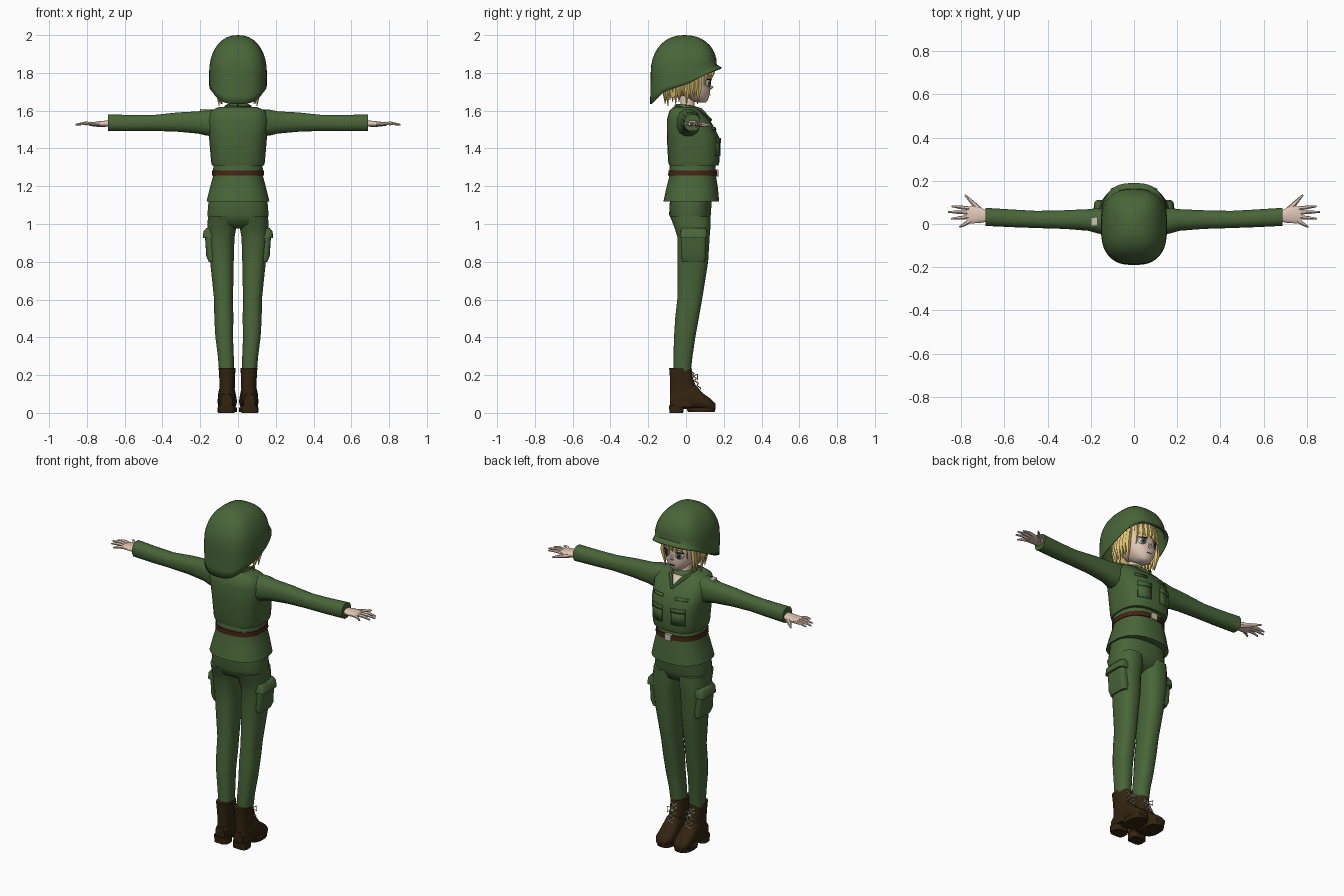
import bpy, bmesh, math
from mathutils import Vector
from mathutils.bvhtree import BVHTree

cube = bpy.data.objects.get("Cube")
if cube:
    bpy.data.objects.remove(cube, do_unlink=True)


def material(name, *rgb):
    m = bpy.data.materials.new(name)
    m.use_nodes = True
    m.diffuse_color = (*rgb, 1)
    m.node_tree.nodes["Principled BSDF"].inputs["Base Color"].default_value = (*rgb, 1)
    return m


GREEN = material("uniform_green", .065, .13, .04)
BOOT = material("boot_brown", .032, .017, .005)
BELT = material("belt_brown", .06, .018, .008)
SKIN = material("skin", .75, .57, .47)
HAIR = material("blond_hair", .75, .54, .17)
WHITE = material("eye_white", .8, .8, .78)
IRIS = material("iris_green", .1, .16, .12)
DARK = material("dark_lines", .02, .014, .01)
METAL = material("pale_metal", .6, .55, .42)
SIDES = (("left", 1), ("right", -1))


def finish(name, bm, mat, angle=50):
    bmesh.ops.recalc_face_normals(bm, faces=bm.faces)
    mesh = bpy.data.meshes.new(name)
    bm.to_mesh(mesh)
    bm.free()
    mesh.materials.append(mat)
    ob = bpy.data.objects.new(name, mesh)
    bpy.context.collection.objects.link(ob)
    bpy.ops.object.select_all(action='DESELECT')
    ob.select_set(True)
    bpy.context.view_layer.objects.active = ob
    bpy.ops.object.shade_smooth_by_angle(angle=math.radians(angle))
    return ob


def power(v, p):
    return math.copysign(abs(v) ** (2 / p), v)


def skin_rings(name, rings, mat, angle=50):
    """Bridge rings of points and cap both ends."""
    bm = bmesh.new()
    rows = [[bm.verts.new(p) for p in ring] for ring in rings]
    n = len(rows[0])
    for a, b in zip(rows, rows[1:]):
        for i in range(n):
            j = (i + 1) % n
            bm.faces.new((a[i], a[j], b[j], b[i]))
    bm.faces.new(rows[0])
    bm.faces.new(rows[-1])
    return finish(name, bm, mat, angle)


def loft(name, mat, rings, axis="z", side=1, n=20, p=2.4, angle=50):
    """Each ring: position on the axis, then low and high of the other two axes."""
    out = []
    for s, a0, a1, b0, b1 in rings:
        ring = []
        for i in range(n):
            t = math.tau * (i + .5) / n
            a = (a0 + a1) / 2 + (a1 - a0) / 2 * power(math.cos(t), p)
            b = (b0 + b1) / 2 + (b1 - b0) / 2 * power(math.sin(t), p)
            x, y, z = {"z": (a, b, s), "x": (s, a, b), "y": (a, s, b)}[axis]
            ring.append((x * side, y, z))
        out.append(ring)
    return skin_rings(name, out, mat, angle)


def body(name, mat, rings, **kw):
    """Symmetric loft: height, half width, back, front."""
    return loft(name, mat, [(z, -w, w, b, f) for z, w, b, f in rings], **kw)


def tube(name, mat, path, radii, n=6):
    pts = [Vector(p) for p in path]
    rings = []
    for i, (p, r) in enumerate(zip(pts, radii)):
        d = (pts[min(i + 1, len(pts) - 1)] - pts[max(i - 1, 0)]).normalized()
        u = d.cross(Vector((.13, .31, .94)) if abs(d.z) < .8 else Vector((1, .2, 0))).normalized()
        v = d.cross(u)
        rings.append([p + r * (u * math.cos(math.tau * k / n) + v * math.sin(math.tau * k / n))
                      for k in range(n)])
    return skin_rings(name, rings, mat)


def plate(name, mat, outline, target, lift=.003):
    """Thin patch of (x, z) points laid on the face side of a part."""
    me = target.data
    tree = BVHTree.FromPolygons([v.co for v in me.vertices], [q.vertices for q in me.polygons])
    bm = bmesh.new()

    def put(x, z):
        hit = tree.ray_cast(Vector((x, 1, z)), Vector((0, -1, 0)))[0]
        return bm.verts.new((x, (hit.y if hit else .1) + lift, z))
    n = len(outline)
    mid = put(sum(q[0] for q in outline) / n, sum(q[1] for q in outline) / n)
    edge = [put(*q) for q in outline]
    for i in range(n):
        bm.faces.new((mid, edge[i], edge[(i + 1) % n]))
    ob = finish(name, bm, mat)
    solid = ob.modifiers.new("thickness", 'SOLIDIFY')
    solid.thickness, solid.offset = .004, 0
    return ob


def oval(x, z, w, h, n=12):
    return [(x + w * math.cos(math.tau * i / n), z + h * math.sin(math.tau * i / n)) for i in range(n)]


def rect(x, z, w, h):
    return [(x - w, z - h), (x, z - h), (x + w, z - h), (x + w, z + h), (x, z + h), (x - w, z + h)]


# Helmet: domed crown, then a skirt down to a rim that drops toward the back
RIM = ((-.2, 1.625), (-.12, 1.70), (.02, 1.745), (.1, 1.79), (.2, 1.833))


def rim_height(y):
    for (y0, z0), (y1, z1) in zip(RIM, RIM[1:]):
        if y <= y1:
            return z0 + (z1 - z0) * (y - y0) / (y1 - y0)
    return RIM[-1][1]


bm = bmesh.new()
rows, N = [], 40
for k in range(1, 14):
    row = []
    for i in range(N):
        t = math.tau * i / N
        ux, uy = power(math.cos(t), 2.7), power(math.sin(t), 2.7)
        rim = Vector((.153 * ux, .19 * uy, rim_height(.19 * uy)))
        base = Vector((.153 * ux, -.012 + .175 * uy, max(1.8, rim.z + .015)))
        if k < 10:
            f = math.pi / 2 * k / 9
            s, c = math.sin(f) ** .9, math.cos(f) ** .95
            co = (base.x * s, -.01 + (base.y + .01) * s, base.z + (2 - base.z) * c)
        else:
            co = base.lerp(rim, (k - 9) / 4)
        row.append(bm.verts.new(co))
    rows.append(row)
for a, b in zip(rows, rows[1:]):
    for i in range(N):
        bm.faces.new((a[i], b[i], b[(i + 1) % N], a[(i + 1) % N]))
top = bm.verts.new((0, -.01, 2))
for i in range(N):
    bm.faces.new((top, rows[0][i], rows[0][(i + 1) % N]))
helmet = finish("helmet", bm, GREEN)
shell = helmet.modifiers.new("shell", 'SOLIDIFY')
shell.thickness = .008

# Head, neck and face
head = body("head", SKIN, [(1.643, .02, .06, .105), (1.655, .042, .02, .116), (1.685, .07, -.03, .126),
                           (1.72, .088, -.07, .128), (1.75, .095, -.08, .126), (1.8, .1, -.09, .135),
                           (1.87, .09, -.08, .11)], n=28, p=2.2)
body("neck", SKIN, [(1.56, .045, -.035, .06), (1.62, .036, -.03, .045), (1.7, .036, -.03, .05)], p=2)
tube("nose", SKIN, [(0, .115, 1.745), (0, .139, 1.722), (0, .12, 1.71)], [.006, .009, .006])
plate("mouth", DARK, rect(0, 1.683, .014, .0015), head)
for label, s in SIDES:
    plate(label + "_eye_white", WHITE, oval(s * .042, 1.745, .021, .019), head)
    plate(label + "_iris", IRIS, oval(s * .04, 1.746, .013, .018), head, .006)
    plate(label + "_pupil", DARK, oval(s * .04, 1.746, .006, .009), head, .009)
    plate(label + "_upper_lash", DARK, rect(s * .043, 1.765, .021, .003), head, .007)
    plate(label + "_eyebrow", HAIR, rect(s * .042, 1.785, .018, .003), head, .005)
    loft(label + "_ear", SKIN, [(.085, .0, .03, 1.70, 1.75), (.105, -.005, .025, 1.7, 1.76)], "x", s, n=10)

# Hair: inner mass, hanging locks around the sides and back, fringe at the front
body("hair_mass", HAIR, [(1.67, .08, -.095, -.03), (1.74, .105, -.11, .015), (1.86, .105, -.11, .04)])
for i in range(25):
    t = math.radians(-205 + 230 * i / 24)
    x, y = math.cos(t), math.sin(t)
    tip = 1.635 + .022 * (i % 3) - .01 * (i % 2)
    tube("hair_lock", HAIR, [(.1 * x, .02 + .12 * y, 1.83), (.113 * x, .015 + .13 * y, 1.73),
                             (.1 * x, .01 + .12 * y, tip)], [.014, .016, .002], 5)
for i in range(9):
    u = (i - 4) / 4
    y = .128 - .065 * u * u
    tube("fringe_lock", HAIR, [(.085 * u, y, 1.85), (.092 * u, y + .012, 1.8),
                               (.1 * u - .006, y + .007, 1.768 - .05 * u * u - .01 * (i % 2))],
         [.014, .014, .002], 5)

# Jacket, vest and belt
body("jacket_skirt", GREEN, [(1.12, .167, -.12, .176), (1.19, .15, -.105, .17), (1.25, .134, -.09, .16),
                             (1.33, .13, -.085, .155)], n=28)
vest = body("vest", GREEN, [(1.31, .138, -.09, .172), (1.33, .143, -.095, .178), (1.46, .154, -.102, .176),
                            (1.55, .164, -.102, .128), (1.6, .145, -.088, .075), (1.62, .1, -.068, .052)],
            n=32, p=2.8)
body("belt", BELT, [(1.257, .138, -.095, .166), (1.284, .137, -.094, .165)], n=28)
loft("belt_buckle", METAL, [(.155, -.02, .02, 1.252, 1.289), (.172, -.02, .02, 1.252, 1.289)], "y", p=8)
plate("neckline", SKIN, [(-.045, 1.604), (0, 1.604), (.045, 1.604), (.022, 1.575), (0, 1.548), (-.022, 1.575)],
      vest, .004)
for label, s in SIDES:
    tube(label + "_collar", GREEN, [(0, -.05, 1.622), (s * .05, -.03, 1.622), (s * .062, .03, 1.615),
                                    (s * .045, .075, 1.603), (0, .132, 1.548)], [.014, .015, .014, .013, .008])
    plate(label + "_chest_pocket", GREEN, rect(s * .068, 1.40, .038, .04), vest, .004)
    plate(label + "_pocket_flap", GREEN, rect(s * .068, 1.443, .041, .013), vest, .007)
    plate(label + "_chest_tab", GREEN, rect(s * .075, 1.505, .035, .008), vest, .006)

# Trousers
body("hips", GREEN, [(.975, .1, -.02, .06), (1.0, .152, -.068, .115), (1.05, .163, -.09, .132),
                     (1.14, .155, -.085, .138)], n=28)
for label, s in SIDES:
    loft(label + "_trouser_leg", GREEN,
         [(1.04, .006, .16, -.085, .13), (.98, .008, .163, -.062, .13), (.93, .018, .163, -.046, .126),
          (.8, .022, .148, -.045, .118), (.6, .026, .127, -.047, .086), (.5, .024, .126, -.058, .068),
          (.4, .026, .12, -.064, .05), (.3, .022, .107, -.067, .035), (.21, .022, .1, -.065, .025)], side=s)
    loft(label + "_cargo_pocket", GREEN, [(.8, .1, .155, -.02, .1), (.83, .1, .168, -.025, .105),
                                          (.95, .1, .176, -.025, .105)], side=s, p=5)
    loft(label + "_cargo_flap", GREEN, [(.925, .1, .187, -.032, .112), (.96, .1, .183, -.03, .112),
                                        (.978, .1, .168, -.025, .105)], side=s, p=5)

# Boots
for label, s in SIDES:
    loft(label + "_boot_shaft", BOOT, [(.03, .022, .104, -.085, .06), (.1, .018, .1, -.085, .07),
                                       (.15, .016, .098, -.085, .05), (.19, .015, .1, -.086, .036),
                                       (.238, .013, .103, -.09, .03)], side=s)
    loft(label + "_boot_foot", BOOT, [(-.085, .03, .09, .02, .1), (-.03, .018, .102, .02, .14),
                                      (.045, .012, .105, .02, .155), (.085, .006, .108, .015, .108),
                                      (.13, .01, .105, .012, .075), (.155, .03, .088, .018, .05)], "y", s)
    loft(label + "_boot_sole", BOOT, [(.004, .006, .108, .01, .152), (.028, .004, .11, .0, .158)], side=s)
    loft(label + "_boot_heel", BOOT, [(0, .018, .106, -.088, -.015), (.04, .018, .106, -.09, -.01)], side=s, p=3.5)
    for k in range(4):
        z, y = .118 + .026 * k, .07 - .012 * k
        for d in (-1, 1):
            tube(label + "_lace", METAL, [(s * (.058 - .02 * d), y, z), (s * .058, y + .008, z + .013),
                                          (s * (.058 + .02 * d), y - .012, z + .026)], [.003] * 3, 5)
    for d in (-1, 1):
        tube(label + "_lace_bow", METAL, [(s * .058, .04, .195), (s * (.058 + .025 * d), .06, .205),
                                          (s * (.058 + .02 * d), .062, .175), (s * .058, .045, .19)], [.003] * 4, 5)

# Sleeves and hands
FINGERS = (("index", .072, .845, .082), ("middle", .053, .861, .056),
           ("ring", .033, .848, .024), ("little", .013, .808, -.014))
for label, s in SIDES:
    loft(label + "_sleeve", GREEN, [(.12, -.055, .072, 1.46, 1.608), (.17, -.045, .075, 1.467, 1.607),
                                    (.21, -.033, .07, 1.477, 1.598), (.32, -.024, .065, 1.487, 1.592),
                                    (.45, -.02, .062, 1.492, 1.578), (.56, -.016, .068, 1.49, 1.578),
                                    (.688, -.01, .076, 1.49, 1.582)], "x", s, n=12)
    loft(label + "_palm", SKIN, [(.67, .012, .056, 1.515, 1.55), (.715, .004, .08, 1.516, 1.546),
                                 (.75, .002, .084, 1.518, 1.542), (.775, .004, .08, 1.521, 1.538)], "x", s, n=14)
    for finger, y0, x1, y1 in FINGERS:
        tube(f"{label}_{finger}_finger", SKIN,
             [(s * .76, y0, 1.53), (s * (.76 + x1) / 2, (y0 + y1) / 2, 1.533), (s * x1, y1, 1.526)],
             [.0095, .009, .004])
    tube(label + "_thumb", SKIN, [(s * .705, .055, 1.527), (s * .745, .095, 1.525), (s * .783, .135, 1.523)],
         [.015, .011, .004])

# Shoulder badge
loft("shoulder_badge", METAL, [(1.598, -.2, -.172, -.01, .03), (1.609, -.2, -.172, -.01, .03)], p=8)
